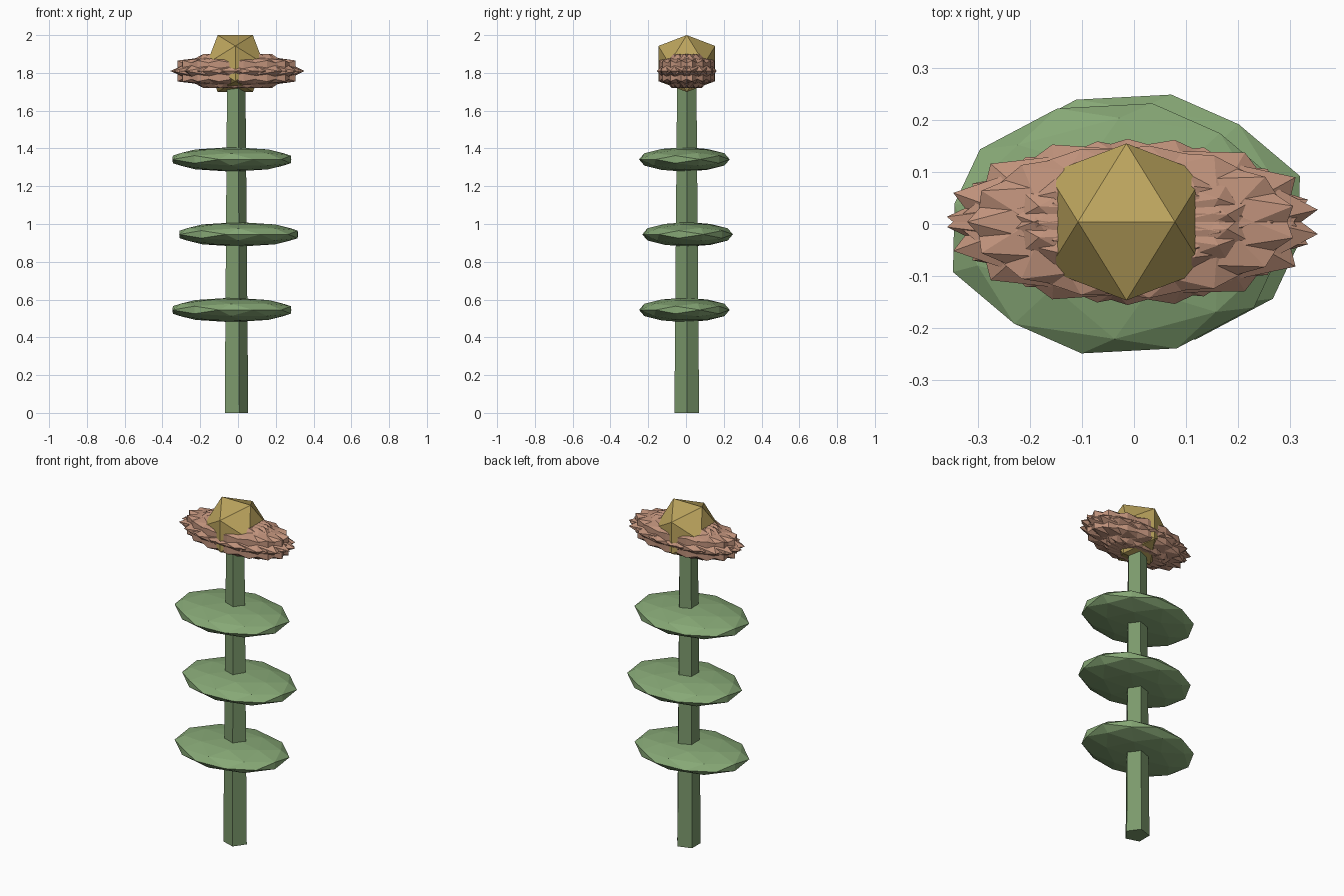
import bpy, bmesh, math
from mathutils import Matrix, Vector

if "Cube" in bpy.data.objects:
    bpy.data.objects.remove(bpy.data.objects["Cube"])

CX, CY = -0.0145, 0.004


def material(name, rgb):
    m = bpy.data.materials.new(name)
    m.diffuse_color = (*rgb, 1)
    m.use_nodes = True
    m.node_tree.nodes["Principled BSDF"].inputs["Base Color"].default_value = m.diffuse_color
    return m


def make_object(name, bm, mat):
    bmesh.ops.recalc_face_normals(bm, faces=bm.faces[:])
    mesh = bpy.data.meshes.new(name)
    bm.to_mesh(mesh)
    bm.free()
    mesh.materials.append(mat)
    ob = bpy.data.objects.new(name, mesh)
    bpy.context.collection.objects.link(ob)
    return ob


def unit_ico(detail=0):
    """Icosahedron standing on an edge, optionally subdivided once to a sphere."""
    t = (1 + math.sqrt(5)) / 2
    bm = bmesh.new()
    for a in (-1, 1):
        for b in (-t, t):
            for co in ((a, 0, b), (0, b, a), (b, a, 0)):
                bm.verts.new(Vector(co).normalized())
    bmesh.ops.convex_hull(bm, input=bm.verts[:])
    if detail:
        bmesh.ops.subdivide_edges(bm, edges=bm.edges[:], cuts=1, use_grid_fill=True)
        for v in bm.verts:
            v.co.normalize()
    return bm


def ellipsoid(centre, scale, turn=0, detail=0):
    """Turn the facets about z, then stretch and place."""
    bm = unit_ico(detail)
    bm.transform(Matrix.Translation(centre) @ Matrix.Diagonal((*scale, 1))
                 @ Matrix.Rotation(turn, 4, 'Z'))
    return bm


stem_mat = material("stem_green", (0.20, 0.32, 0.15))
leaf_mat = material("leaf_green", (0.24, 0.39, 0.18))
petal_mat = material("petal_pink", (0.53, 0.29, 0.20))
core_mat = material("core_gold", (0.50, 0.37, 0.11))

# Five-sided tapered stem
bm = bmesh.new()
bmesh.ops.create_cone(bm, cap_ends=True, segments=5, radius1=0.0687, radius2=0.0535, depth=1.8)
first = max(bm.verts, key=lambda v: v.co.x if v.co.z < 0 else -9).co
bm.transform(Matrix.Translation((CX, CY, 0.9))
             @ Matrix.Rotation(-math.atan2(first.y, first.x), 4, 'Z'))
make_object("stem", bm, stem_mat)

# Three leaves on alternating sides
for i, z in enumerate((0.545, 0.945, 1.342)):
    a = math.radians(205 + 180 * i)
    pos = (CX + 0.02 * math.cos(a), 0.02 * math.sin(a), z)
    turn = math.radians(20 - 90)
    make_object(f"leaf_{i + 1}", ellipsoid(pos, (0.335, 0.245, 0.065), turn, 1), leaf_mat)

# Ring of fifteen overlapping petals
petals = bmesh.new()
for k in range(15):
    a = math.pi + math.tau * k / 15
    part = ellipsoid((-0.004 + 0.022 * math.cos(a), CY + 0.022 * math.sin(a), 1.81),
                     (0.346, 0.147, 0.106), a - math.pi / 2)
    temp = bpy.data.meshes.new("temp")
    part.to_mesh(temp)
    part.free()
    petals.from_mesh(temp)
    bpy.data.meshes.remove(temp)
make_object("petals", petals, petal_mat)

# Faceted flower centre
make_object("flower_centre", ellipsoid((CX, CY, 1.8494), (0.177,) * 3), core_mat)
